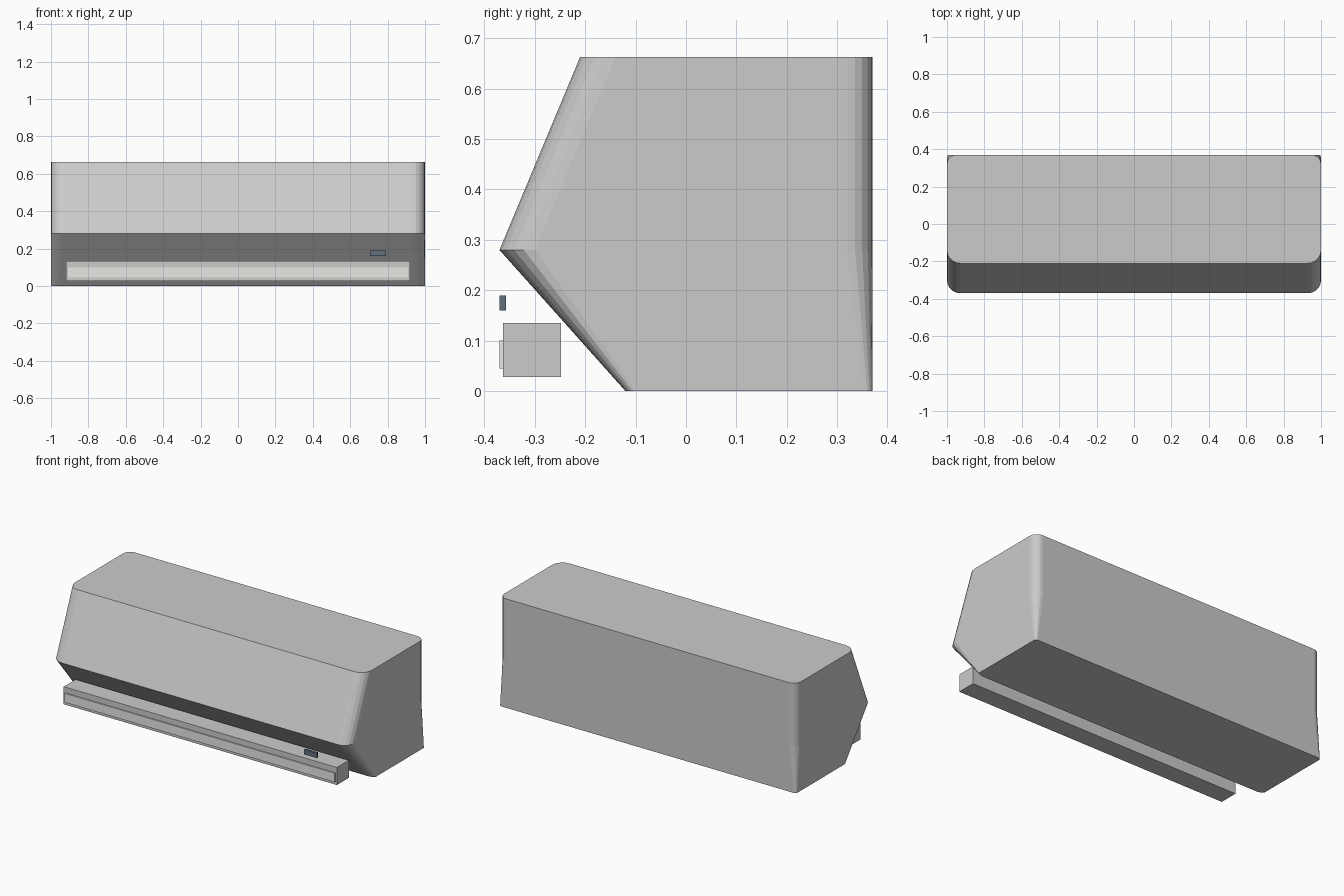
import bpy, bmesh
from math import sin, cos, pi

if "Cube" in bpy.data.objects:
    bpy.data.objects.remove(bpy.data.objects["Cube"])

SEG = 5  # facets per rounded corner


def material(name, rgb):
    m = bpy.data.materials.new(name)
    m.diffuse_color = (*rgb, 1)
    m.use_nodes = True
    m.node_tree.nodes["Principled BSDF"].inputs["Base Color"].default_value = m.diffuse_color
    return m


def box(name, x, y, z, mat=None):
    """Box from (min, max) ranges."""
    bpy.ops.mesh.primitive_cube_add(
        size=1, location=[(a + b) / 2 for a, b in (x, y, z)])
    o = bpy.context.object
    o.name = name
    o.scale = [b - a for a, b in (x, y, z)]
    bpy.ops.object.transform_apply(location=False, rotation=False, scale=True)
    if mat:
        o.data.materials.append(mat)
    return o


def rounded_loop(y0, y1, front, back):
    """Rounded rectangle outline, front and back are (rx, ry) corner radii."""
    pts = []
    corners = [(1, y1, 1, 1, back), (-1, y1, -1, 1, back),
               (-1, y0, -1, -1, front), (1, y0, 1, -1, front)]
    for i, (cx, cy, sx, sy, (rx, ry)) in enumerate(corners):
        for k in range(SEG + 1):
            a = (i + k / SEG) * pi / 2
            pts.append((cx - sx * rx + rx * cos(a), cy - sy * ry + ry * sin(a)))
    return pts


# Body: loft through bottom, widest and top outlines
levels = [
    (0.0, -0.12, 0.37, (0.05, 0.02), (0.015, 0.015)),
    (0.28, -0.37, 0.37, (0.07, 0.07), (0.05, 0.05)),
    (0.663, -0.21, 0.37, (0.07, 0.07), (0.05, 0.05)),
]
bm = bmesh.new()
rings = [[bm.verts.new((x, y, z)) for x, y in rounded_loop(*spec)]
         for z, *spec in levels]
n = len(rings[0])
for lo, hi in zip(rings, rings[1:]):
    for i in range(n):
        j = (i + 1) % n
        bm.faces.new((lo[i], lo[j], hi[j], hi[i]))
bm.faces.new(rings[0][::-1])
bm.faces.new(rings[-1])
mesh = bpy.data.meshes.new("body")
bm.to_mesh(mesh)
bm.free()
body = bpy.data.objects.new("body", mesh)
bpy.context.collection.objects.link(body)

# Air outlet bar in front of the sloped underside
box("air_outlet", (-0.92, 0.92), (-0.363, -0.248), (0.028, 0.135))

# Louver strip on the outlet
box("louver", (-0.91, 0.91), (-0.37, -0.36), (0.045, 0.10),
    material("louver_light", (0.82, 0.81, 0.78)))

# Small display panel
box("display", (0.705, 0.79), (-0.37, -0.357), (0.16, 0.19),
    material("display_dark", (0.12, 0.16, 0.20)))
